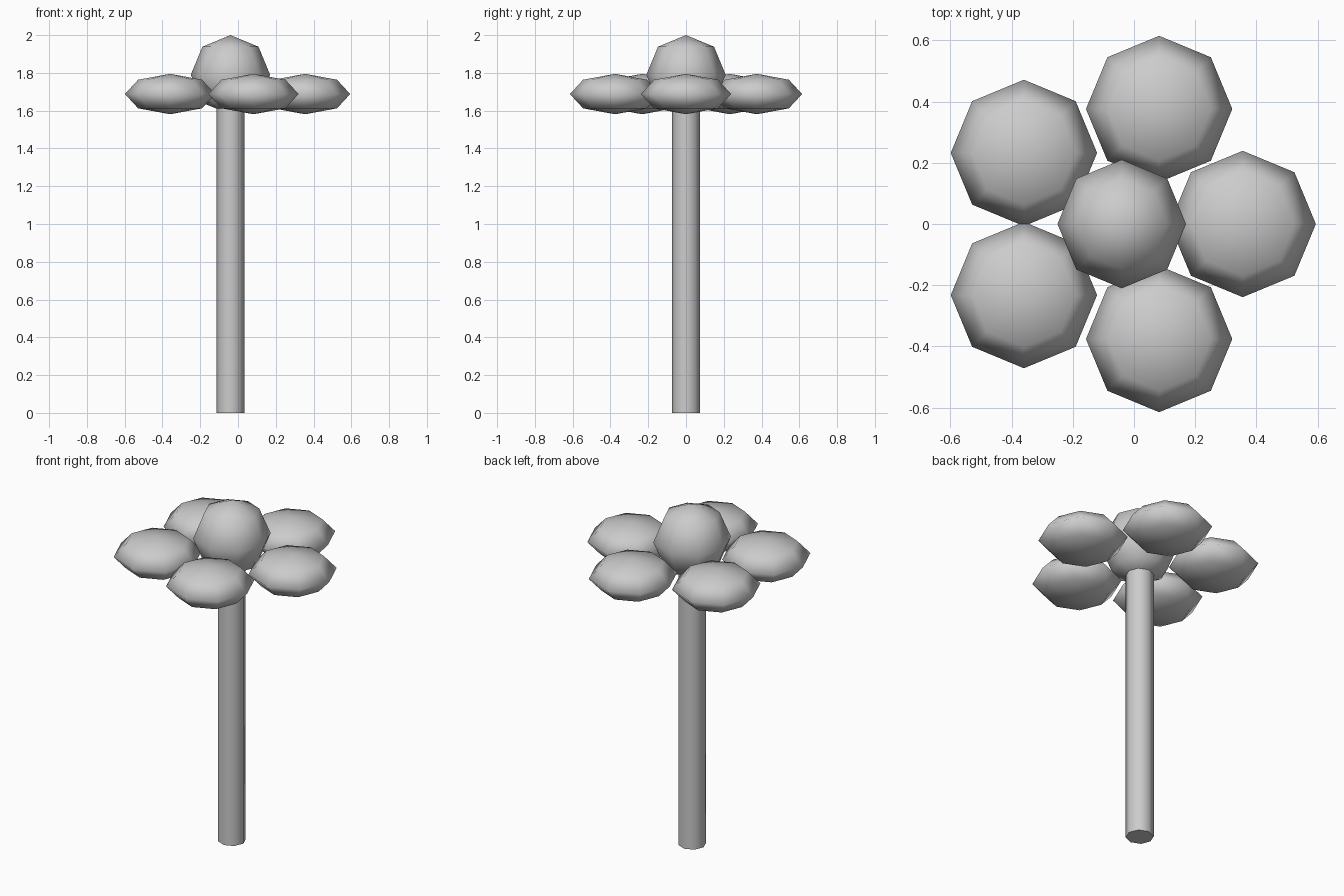
import bpy
import math

cube = bpy.data.objects.get("Cube")
if cube:
    bpy.data.objects.remove(cube, do_unlink=True)

grey = bpy.data.materials.new("plain_grey")
grey.use_nodes = True
colour = (0.6, 0.6, 0.6, 1)
grey.diffuse_color = colour
grey.node_tree.nodes["Principled BSDF"].inputs["Base Color"].default_value = colour

AXIS_X = -0.04      # the stem stands slightly off centre
PETALS = 5
PETAL_REACH = 0.395


def finish(name):
    obj = bpy.context.object
    obj.name = name
    obj.data.materials.append(grey)
    return obj


def blob(name, location, radius, height):
    """Low-poly, smooth-shaded ball, squashed to the given half height."""
    bpy.ops.mesh.primitive_uv_sphere_add(segments=8, ring_count=4, radius=radius, location=location)
    obj = finish(name)
    obj.scale.z = height / radius
    bpy.ops.object.transform_apply(location=False, rotation=False, scale=True)
    bpy.ops.object.shade_smooth()


# Stem, ending inside the flower centre
STEM_TOP = 1.66
bpy.ops.mesh.primitive_cylinder_add(vertices=8, radius=0.075, depth=STEM_TOP,
                                    location=(AXIS_X, 0, STEM_TOP / 2))
finish("stem")
bpy.ops.object.shade_smooth_by_angle(angle=math.radians(60))

# Round flower centre
blob("flower_centre", (AXIS_X, 0, 1.79), 0.21, 0.21)

# Ring of flattened petals
for i in range(PETALS):
    a = math.tau * i / PETALS
    blob(f"petal_{i + 1}",
         (AXIS_X + PETAL_REACH * math.cos(a), PETAL_REACH * math.sin(a), 1.688), 0.239, 0.107)
